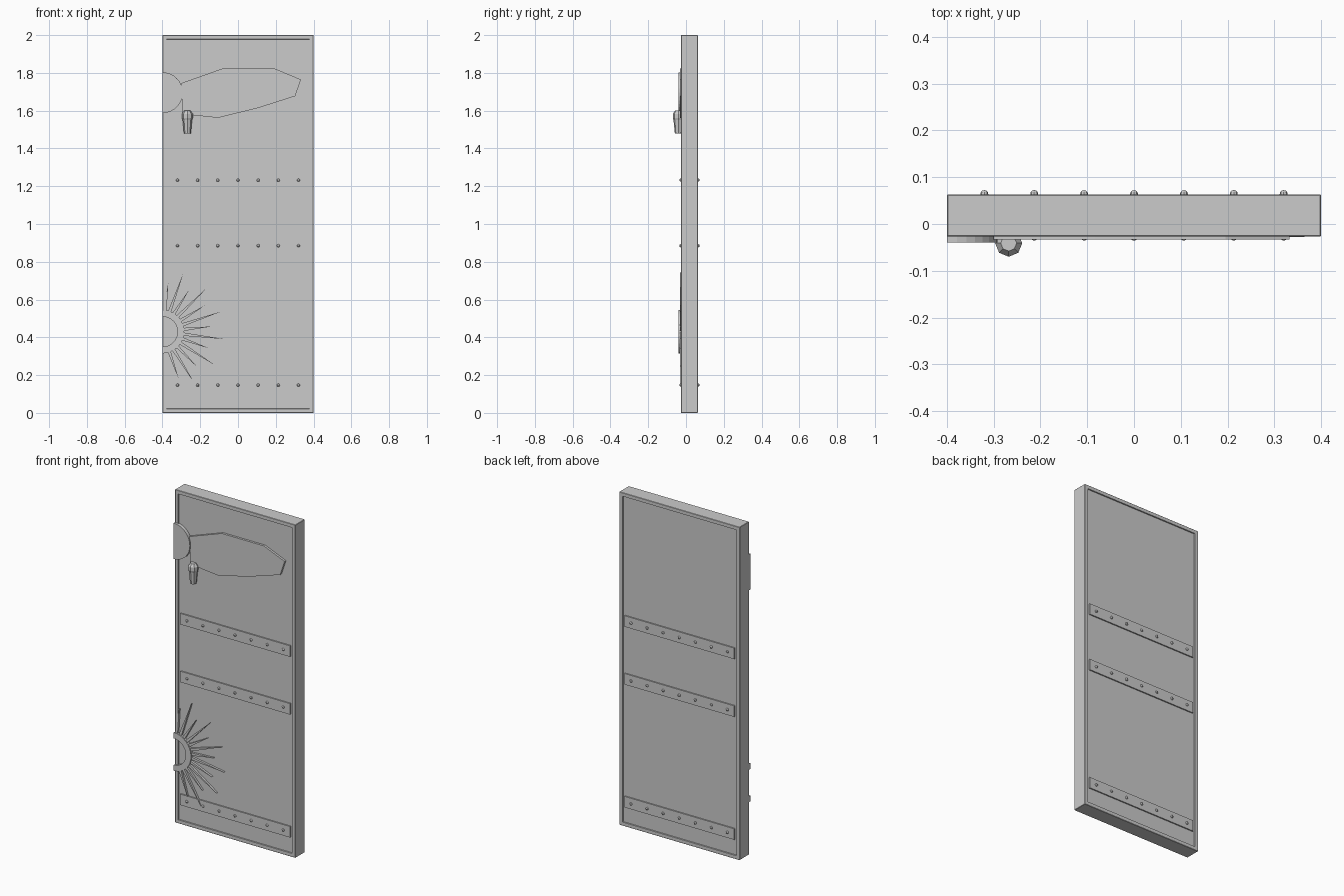
import bpy, bmesh
from math import sin, cos, pi, radians
from mathutils import Matrix

if "Cube" in bpy.data.objects:
    bpy.data.objects.remove(bpy.data.objects["Cube"])

FRONT, BACK, RECESS = -0.027, 0.063, 0.007   # rim faces and panel depth


def finish(bm, name):
    bmesh.ops.recalc_face_normals(bm, faces=bm.faces)
    me = bpy.data.meshes.new(name)
    bm.to_mesh(me)
    bm.free()
    ob = bpy.data.objects.new(name, me)
    bpy.context.collection.objects.link(ob)
    return ob


def add_box(bm, x0, x1, y0, y1, z0, z1):
    m = Matrix.Translation(((x0 + x1) / 2, (y0 + y1) / 2, (z0 + z1) / 2))
    m = m @ Matrix.Diagonal((x1 - x0, y1 - y0, z1 - z0, 1))
    bmesh.ops.create_cube(bm, size=1, matrix=m)


def add_plate(bm, outline, y0, y1):
    """Flat plate from an (x, z) outline, y0 at the front."""
    a = [bm.verts.new((x, y0, z)) for x, z in outline]
    b = [bm.verts.new((x, y1, z)) for x, z in outline]
    bm.faces.new(a)
    bm.faces.new(b[::-1])
    n = len(a)
    for i in range(n):
        j = (i + 1) % n
        bm.faces.new((a[i], b[i], b[j], a[j]))


def arc(cx, cz, r, n=16):
    """Right half circle from bottom to top."""
    return [(cx + r * cos(-pi / 2 + pi * i / n), cz + r * sin(-pi / 2 + pi * i / n))
            for i in range(n + 1)]


# Door slab with recessed panels front and back
bm = bmesh.new()
add_box(bm, -0.4, 0.4, FRONT, BACK, 0, 2)
bmesh.ops.bevel(bm, geom=list(bm.edges), offset=0.002, segments=1, affect='EDGES')
bm.normal_update()
panels = [f for f in bm.faces if abs(f.normal.y) > 0.99]
bmesh.ops.inset_individual(bm, faces=panels, thickness=0.028, depth=0)
bmesh.ops.inset_individual(bm, faces=panels, thickness=0.001, depth=-RECESS)
finish(bm, "door_slab")

# Riveted straps on both sides
strap_bm, rivet_bm = bmesh.new(), bmesh.new()
for z in (0.147, 0.885, 1.232):
    add_box(strap_bm, -0.365, 0.365, FRONT - 0.0005, FRONT + 0.012, z - 0.033, z + 0.033)
    add_box(strap_bm, -0.365, 0.365, BACK - 0.012, BACK + 0.0005, z - 0.033, z + 0.033)
    for i in range(-3, 4):
        for y in (FRONT, BACK + 0.001):
            bmesh.ops.create_uvsphere(
                rivet_bm, u_segments=8, v_segments=6, radius=0.0085,
                matrix=Matrix.Translation((i * 0.1067, y, z)) @ Matrix.Rotation(pi / 2, 4, 'X'))
finish(strap_bm, "straps")
finish(rivet_bm, "rivets")

# Half disc at the edge and leaf-shaped plate beside it
bm = bmesh.new()
add_plate(bm, arc(-0.4, 1.695, 0.108), -0.04, -0.018)
finish(bm, "half_disc")
bm = bmesh.new()
add_plate(bm, [(-0.30, 1.746), (-0.085, 1.822), (0.196, 1.822), (0.333, 1.765),
               (0.303, 1.677), (0.106, 1.614), (-0.106, 1.562), (-0.296, 1.582),
               (-0.296, 1.66)], -0.033, -0.018)
finish(bm, "leaf_plate")

# Half ring of the sunburst
SX, SZ = -0.4, 0.43
bm = bmesh.new()
add_plate(bm, arc(SX, SZ, 0.115) + arc(SX, SZ, 0.08)[::-1], -0.039, -0.018)
finish(bm, "sun_ring")

# Alternating long and short rays
bm = bmesh.new()
for i in range(13):
    a = radians(83.2 - i * 360 / 28)
    r = 0.332 if i % 2 else 0.263
    d, s = (cos(a), sin(a)), (-sin(a), cos(a))
    pts = [(0.1, -0.009), (r, 0), (0.1, 0.009)]
    add_plate(bm, [(max(SX, SX + d[0] * p + s[0] * q), SZ + d[1] * p + s[1] * q)
                   for p, q in pts], -0.033, -0.018)
finish(bm, "sun_rays")

# Eight-sided tapered handle
bm = bmesh.new()
rings = []
for z, r in ((1.478, 0.018), (1.55, 0.025), (1.562, 0.029), (1.583, 0.029), (1.6, 0.017)):
    rings.append([bm.verts.new((-0.268 + r * cos(i * pi / 4), -0.041 + r * sin(i * pi / 4), z))
                  for i in range(8)])
for lo, hi in zip(rings, rings[1:]):
    for i in range(8):
        j = (i + 1) % 8
        bm.faces.new((lo[i], lo[j], hi[j], hi[i]))
bm.faces.new(rings[0][::-1])
bm.faces.new(rings[-1])
finish(bm, "handle")
